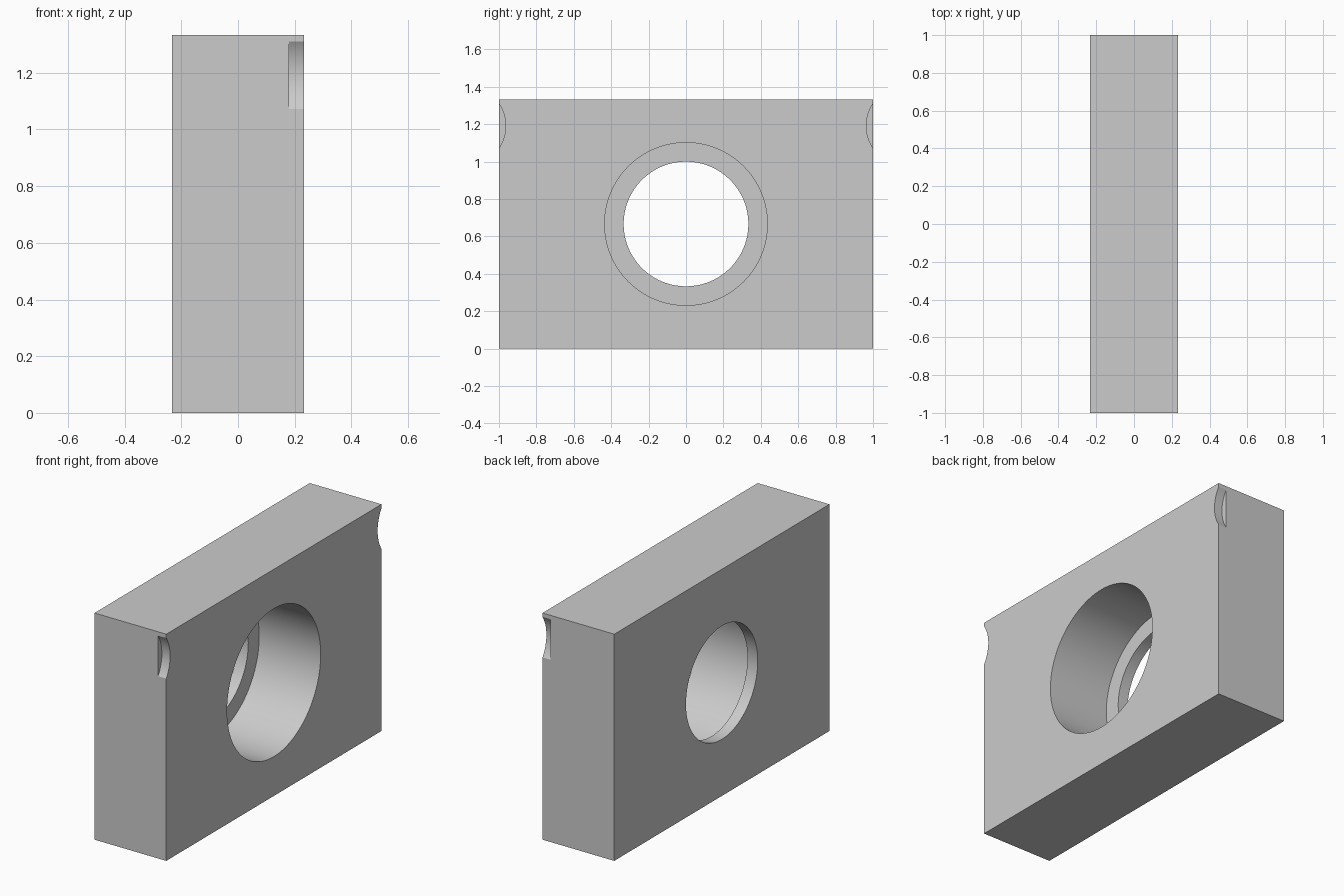
import bpy
import math

cube = bpy.data.objects.get("Cube")
if cube:
    bpy.data.objects.remove(cube, do_unlink=True)

HALF_X, HEIGHT = 0.2333, 1.3333

grey = bpy.data.materials.new("plain grey")
grey.use_nodes = True
colour = (0.6, 0.6, 0.6, 1)
grey.diffuse_color = colour
grey.node_tree.nodes["Principled BSDF"].inputs["Base Color"].default_value = colour

# Rectangular block
bpy.ops.mesh.primitive_cube_add(size=1, location=(0, 0, HEIGHT / 2))
block = bpy.context.object
block.name = "bored_block"
block.scale = (2 * HALF_X, 2, HEIGHT)
bpy.ops.object.transform_apply(location=False, rotation=False, scale=True)
block.data.materials.append(grey)


def cut(name, radius, start_x, y, z):
    """Cut a cylinder along x from start_x out through the +x face."""
    end_x = HALF_X + 0.2
    bpy.ops.mesh.primitive_cylinder_add(
        vertices=128, radius=radius, depth=end_x - start_x,
        location=((start_x + end_x) / 2, y, z), rotation=(0, math.pi / 2, 0))
    cutter = bpy.context.object
    cutter.name = name
    cutter.data.materials.append(grey)
    cutter.hide_render = True
    mod = block.modifiers.new(name, "BOOLEAN")
    mod.operation = "DIFFERENCE"
    mod.solver = "EXACT"
    mod.object = cutter
    bpy.context.view_layer.objects.active = block
    bpy.ops.object.modifier_apply(modifier=mod.name)
    bpy.data.objects.remove(cutter, do_unlink=True)


# Through hole, wider bore leaving a thin lip, and shallow corner notches
cut("through_hole", 0.3333, -HALF_X - 0.2, 0, HEIGHT / 2)
cut("wide_bore", 0.435, -HALF_X + 0.0667, 0, HEIGHT / 2)
for side in (-1, 1):
    cut("edge_notch", 0.2167, HALF_X - 0.0533, side * 1.181, 1.191)

# Smooth bore walls with sharp rims
bpy.ops.object.select_all(action="DESELECT")
block.select_set(True)
bpy.context.view_layer.objects.active = block
bpy.ops.object.shade_smooth_by_angle(angle=math.radians(30))
